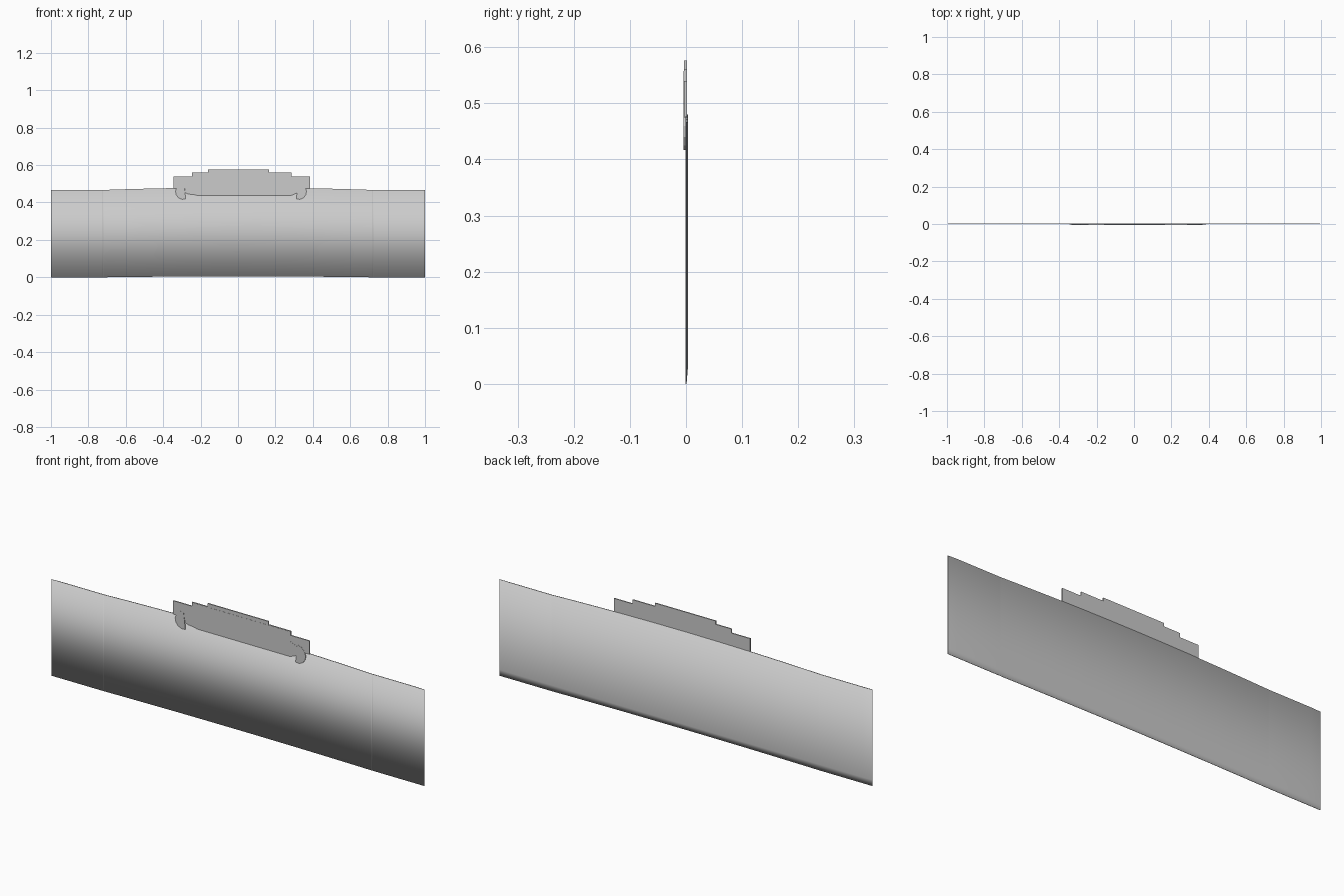
import bpy, bmesh, math

if "Cube" in bpy.data.objects:
    bpy.data.objects.remove(bpy.data.objects["Cube"])


def finish(name, bm):
    bmesh.ops.recalc_face_normals(bm, faces=bm.faces)
    mesh = bpy.data.meshes.new(name)
    bm.to_mesh(mesh)
    bm.free()
    obj = bpy.data.objects.new(name, mesh)
    bpy.context.collection.objects.link(obj)
    return obj


def extrude_outline(name, points, y0, y1):
    """Flat part: an x/z outline given thickness along y."""
    bm = bmesh.new()
    front = [bm.verts.new((x, y0, z)) for x, z in points]
    back = [bm.verts.new((x, y1, z)) for x, z in points]
    bm.faces.new(front)
    bm.faces.new(back[::-1])
    n = len(points)
    for i in range(n):
        j = (i + 1) % n
        bm.faces.new((front[i], front[j], back[j], back[i]))
    return finish(name, bm)


# Long thin panel, lofted along x, with two grooves and a bevelled back rim
def swell(x):
    return max(0, 1 - (x / 0.72) ** 2)


half = [0.15, 0.3, 0.45, 0.6, 0.717, 0.719, 0.722, 0.724, 0.95, 1.0]
stations = [-x for x in reversed(half)] + [0.0] + half
bm = bmesh.new()
rings = []
for x in stations:
    low, top = 0.005 * swell(x), 0.467 + 0.013 * swell(x)
    yf = 0.0 if 0.718 < abs(x) < 0.723 else -0.001
    yb = 0.001 if abs(x) > 0.99 else 0.0035
    ring = [(yf, low), (yf, top), (yb, top), (yb, 0.03), (0.001, low)]
    rings.append([bm.verts.new((x, y, z)) for y, z in ring])
for a, b in zip(rings, rings[1:]):
    for i in range(5):
        j = (i + 1) % 5
        bm.faces.new((a[i], a[j], b[j], b[i])).smooth = True
bm.faces.new(rings[0])
bm.faces.new(rings[-1][::-1])
# Crisp ends and groove edges, soft shading everywhere else
for e in bm.edges:
    a, b = e.verts
    if abs(a.co.x - b.co.x) < 1e-6:
        if 0.71 < abs(a.co.x) < 0.73 or abs(a.co.x) > 0.99:
            e.smooth = False
finish("long_panel", bm)

# Stepped backing plate with its lower tabs
extrude_outline("stepped_plate", [
    (-0.345, 0.475), (-0.345, 0.54), (-0.245, 0.54), (-0.245, 0.56),
    (-0.16, 0.56), (-0.16, 0.576), (0.165, 0.576), (0.165, 0.56),
    (0.285, 0.56), (0.285, 0.54), (0.385, 0.54), (0.385, 0.475)],
    -0.0035, 0.002)

# Front plate with rounded lower corners
extrude_outline("front_plate", [
    (-0.245, 0.558), (-0.245, 0.505), (-0.285, 0.495), (-0.282, 0.452),
    (-0.265, 0.445), (-0.235, 0.442), (-0.215, 0.437), (0.28, 0.437),
    (0.295, 0.442), (0.318, 0.452), (0.322, 0.495), (0.285, 0.51),
    (0.285, 0.558)], -0.0042, -0.0012)

# Half-round hooks at both ends, mirrored about the plate centre
hook = [(-0.290, 0.505), (-0.312, 0.497), (-0.328, 0.48), (-0.334, 0.46),
        (-0.330, 0.44), (-0.318, 0.425), (-0.300, 0.417), (-0.280, 0.418),
        (-0.284, 0.46)]
extrude_outline("left_hook", hook, -0.0046, -0.001)
extrude_outline("right_hook", [(0.032 - x, z) for x, z in hook], -0.0046, -0.001)
